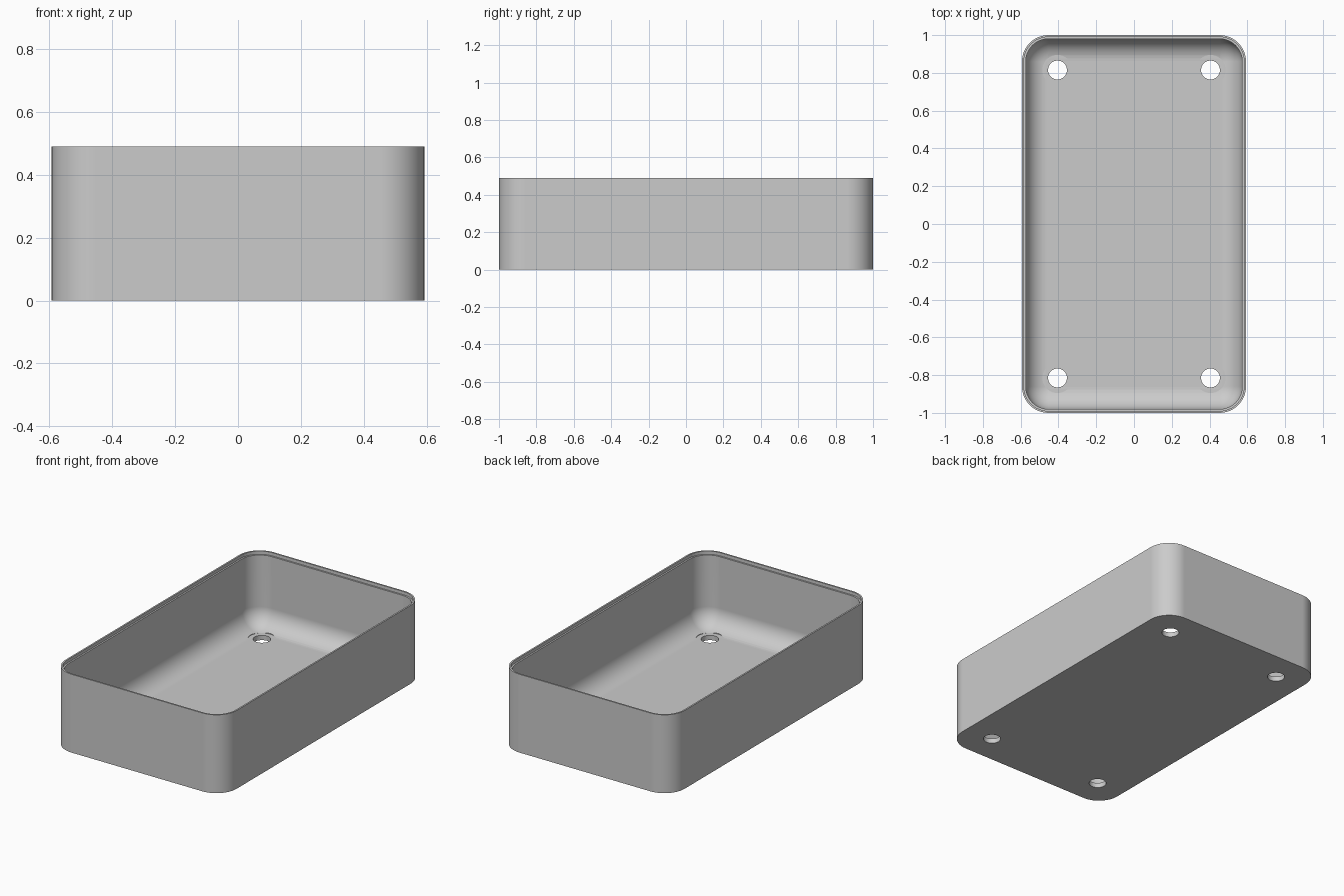
import bpy, bmesh, math

cube = bpy.data.objects.get("Cube")
if cube:
    bpy.data.objects.remove(cube)

HALF_X, HALF_Y, HEIGHT = 0.593, 1.0, 0.49
CORNER, WALL, LIP = 0.14, 0.02, 0.01
FLOOR, FILLET, STEP = 0.03, 0.117, 0.02
HOLE_X, HOLE_Y = 0.405, 0.815

grey = bpy.data.materials.new("plain grey")
grey.use_nodes = True
colour = (0.6, 0.6, 0.6, 1)
grey.diffuse_color = colour
grey.node_tree.nodes["Principled BSDF"].inputs["Base Color"].default_value = colour


def ring(bm, inset, z, steps=12):
    """Rounded rectangle of vertices, offset inward from the outer wall."""
    r = CORNER - inset
    verts = []
    for k, (sx, sy) in enumerate([(1, 1), (-1, 1), (-1, -1), (1, -1)]):
        for i in range(steps + 1):
            a = math.pi / 2 * (k + i / steps)
            verts.append(bm.verts.new((sx * (HALF_X - CORNER) + r * math.cos(a),
                                       sy * (HALF_Y - CORNER) + r * math.sin(a), z)))
    return verts


# Tray shell: outer wall, stepped rim, inner wall and filleted floor
bm = bmesh.new()
profile = [(0, 0), (0, HEIGHT), (LIP, HEIGHT), (LIP, HEIGHT - STEP), (WALL, HEIGHT - STEP)]
for i in range(13):
    a = math.pi / 2 * i / 12
    profile.append((WALL + FILLET * (1 - math.cos(a)), FLOOR + FILLET * (1 - math.sin(a))))
rings = [ring(bm, d, z) for d, z in profile]
for low, high in zip(rings, rings[1:]):
    for i in range(len(low)):
        j = (i + 1) % len(low)
        bm.faces.new((low[i], low[j], high[j], high[i]))
bm.faces.new(list(reversed(rings[0])))
bm.faces.new(rings[-1])
bmesh.ops.recalc_face_normals(bm, faces=bm.faces)
mesh = bpy.data.meshes.new("tray")
bm.to_mesh(mesh)
bm.free()
mesh.materials.append(grey)
tray = bpy.data.objects.new("tray", mesh)
bpy.context.collection.objects.link(tray)


def cut(radius, bottom, top, x, y):
    """Cut a round hole through the tray."""
    bpy.ops.mesh.primitive_cylinder_add(vertices=48, radius=radius, depth=top - bottom,
                                        location=(x, y, (top + bottom) / 2))
    cutter = bpy.context.object
    cutter.hide_render = True
    mod = tray.modifiers.new("hole", 'BOOLEAN')
    mod.operation, mod.solver, mod.object = 'DIFFERENCE', 'EXACT', cutter
    bpy.ops.object.select_all(action='DESELECT')
    tray.select_set(True)
    bpy.context.view_layer.objects.active = tray
    bpy.ops.object.modifier_apply(modifier=mod.name)
    bpy.data.objects.remove(cutter)


# Screw holes with a shallow flat seat for the screw head
for x in (-HOLE_X, HOLE_X):
    for y in (-HOLE_Y, HOLE_Y):
        cut(0.08, FLOOR + 0.0005, 0.2, x, y)
        cut(0.05, -0.1, 0.2, x, y)

bpy.ops.object.shade_smooth_by_angle(angle=math.radians(30))
weighted = tray.modifiers.new("even shading", 'WEIGHTED_NORMAL')
weighted.keep_sharp = True
